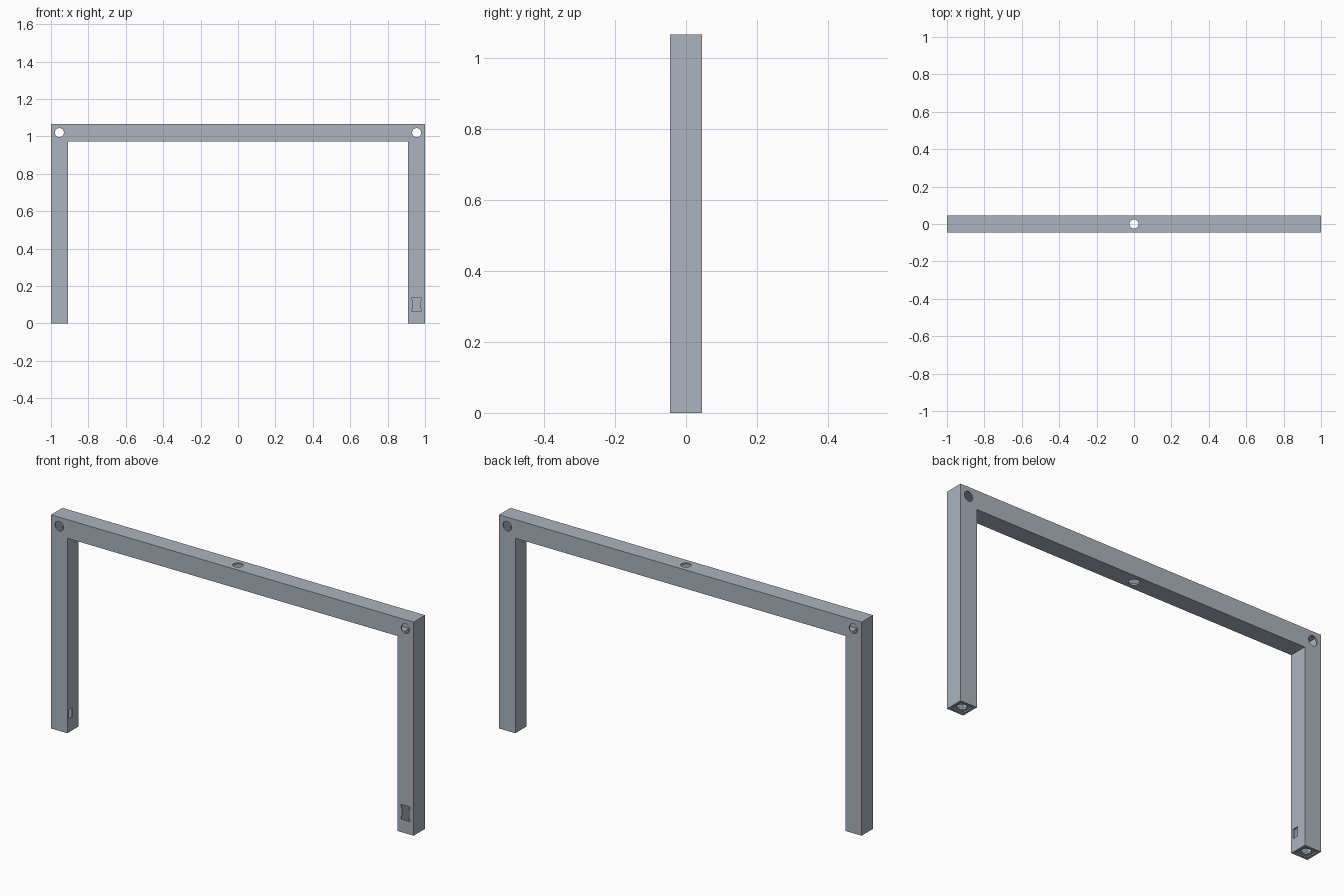
import bpy, bmesh, math
from mathutils import Vector

if "Cube" in bpy.data.objects:
    bpy.data.objects.remove(bpy.data.objects["Cube"])

W, H = 0.09, 1.065          # tube width, overall height
BEAM = 0.093                # beam depth
T = 0.007                   # tube wall
LEG_X = 1 - W / 2           # leg centre line
HOLE_R = 0.024


def prism(name, points, axis, lo, hi):
    """Extrude a 2D outline along x, y or z."""
    place = {'x': lambda a, b, c: (c, a, b),
             'y': lambda a, b, c: (a, c, b),
             'z': lambda a, b, c: (a, b, c)}[axis]
    bm = bmesh.new()
    face = bm.faces.new([bm.verts.new(place(a, b, lo)) for a, b in points])
    ext = bmesh.ops.extrude_face_region(bm, geom=[face])
    moved = [v for v in ext['geom'] if isinstance(v, bmesh.types.BMVert)]
    bmesh.ops.translate(bm, verts=moved, vec=Vector(place(0, 0, hi - lo)))
    bmesh.ops.recalc_face_normals(bm, faces=bm.faces[:])
    mesh = bpy.data.meshes.new(name)
    bm.to_mesh(mesh)
    bm.free()
    obj = bpy.data.objects.new(name, mesh)
    bpy.context.collection.objects.link(obj)
    return obj


def circle(cx, cy, r, n=32):
    return [(cx + r * math.cos(math.tau * i / n), cy + r * math.sin(math.tau * i / n))
            for i in range(n)]


def rect(x0, x1, y0, y1):
    return [(x0, y0), (x1, y0), (x1, y1), (x0, y1)]


def arch(inset, base):
    """Outline of the portal, inset by a wall thickness."""
    o, i = 1 - inset, 1 - W + inset
    top, under = H - inset, H - BEAM + inset
    return [(-o, base), (-i, base), (-i, under), (i, under),
            (i, base), (o, base), (o, top), (-o, top)]


# Portal frame
frame = prism("portal_frame", arch(0, 0), 'y', -W / 2, W / 2)

# Hollow inside of the tubes
cutters = [prism("cavity", arch(T, 0.014), 'y', -W / 2 + T, W / 2 - T)]

# Corner holes, recessed feet and holes in the leg ends
for s in (-1, 1):
    cx = s * LEG_X
    cutters.append(prism("corner_hole", circle(cx, H - W / 2, HOLE_R), 'y', -0.1, 0.1))
    cutters.append(prism("foot_recess", rect(cx - 0.033, cx + 0.033, -0.033, 0.033),
                         'z', -0.02, 0.006))
    cutters.append(prism("foot_hole", circle(cx, 0, 0.022), 'z', -0.03, 0.03))

# Hole through the middle of the beam
cutters.append(prism("beam_hole", circle(0, 0, HOLE_R), 'z', H - 0.15, H + 0.05))

# Waisted socket opening on the front of the right leg
half = [(0.024, -0.037), (0.024, -0.024), (0.020, -0.017),
        (0.020, 0.017), (0.024, 0.024), (0.024, 0.037)]
waist = half + [(-x, z) for x, z in reversed(half)]
cutters.append(prism("socket_opening", [(LEG_X + x, 0.101 + z) for x, z in waist],
                     'y', -0.1, -0.02))

# Small port on the inner side of the left leg
cutters.append(prism("port_opening", rect(-0.033, -0.002, 0.066, 0.112),
                     'x', -0.94, -0.85))

# Cut all openings, then drop the cutters
for c in cutters:
    c.hide_render = True
    mod = frame.modifiers.new(c.name, 'BOOLEAN')
    mod.operation, mod.solver, mod.object = 'DIFFERENCE', 'EXACT', c
bpy.context.view_layer.update()
graph = bpy.context.evaluated_depsgraph_get()
result = bpy.data.meshes.new_from_object(frame.evaluated_get(graph))
frame.modifiers.clear()
frame.data = result
for c in cutters:
    bpy.data.objects.remove(c)

# Blue-grey painted metal
paint = bpy.data.materials.new("blue_grey_metal")
paint.diffuse_color = (0.41, 0.455, 0.51, 1)
paint.use_nodes = True
paint.node_tree.nodes["Principled BSDF"].inputs["Base Color"].default_value = paint.diffuse_color
frame.data.materials.clear()
frame.data.materials.append(paint)

# Smooth hole walls, sharp edges
bpy.context.view_layer.objects.active = frame
frame.select_set(True)
bpy.ops.object.shade_smooth_by_angle(angle=math.radians(30))
